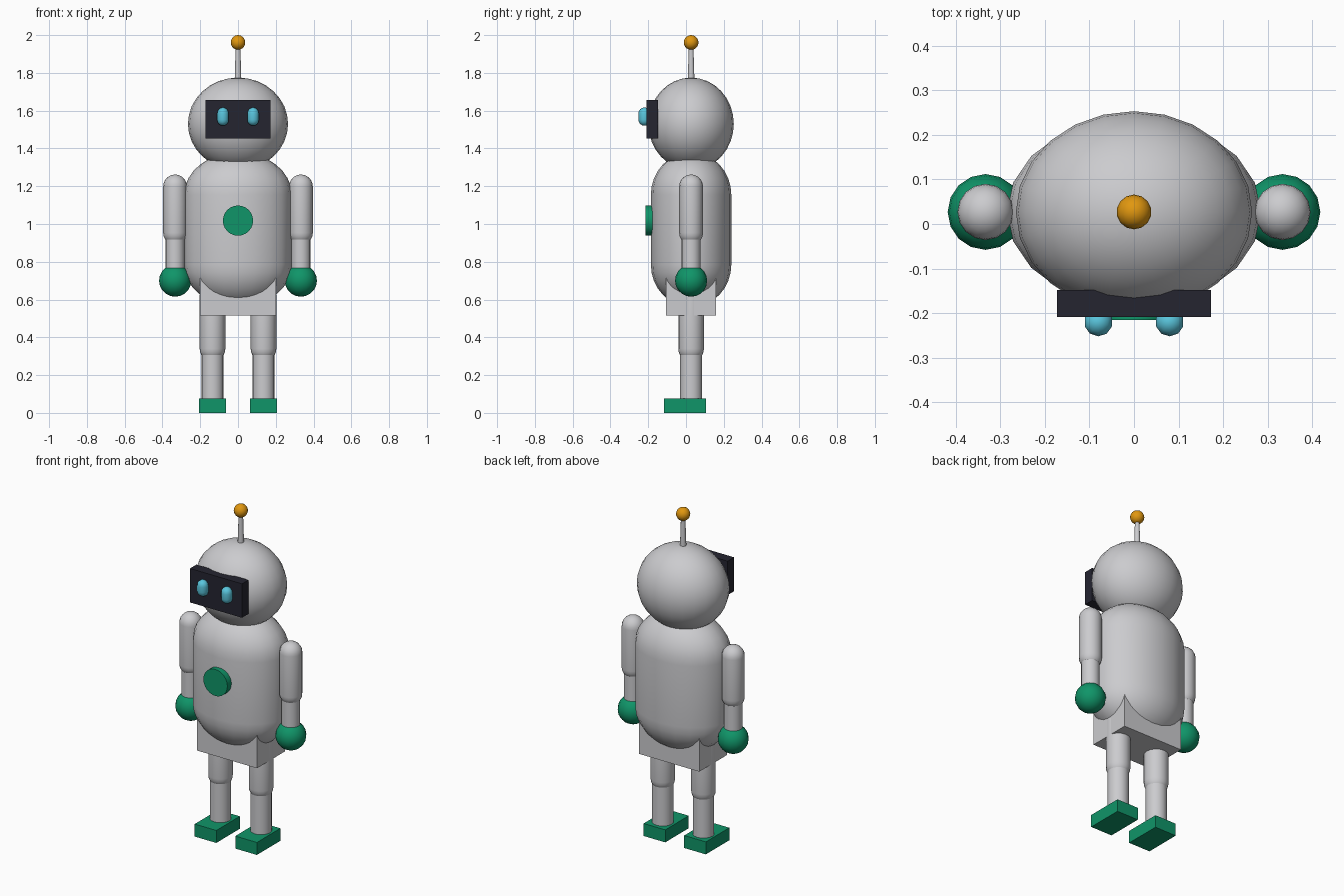
import bpy, bmesh, math
from mathutils import Matrix

if "Cube" in bpy.data.objects:
    bpy.data.objects.remove(bpy.data.objects["Cube"])

CY = 0.027  # depth of the body axis


def material(name, rgb):
    m = bpy.data.materials.new(name)
    m.diffuse_color = (*rgb, 1)
    m.use_nodes = True
    m.node_tree.nodes["Principled BSDF"].inputs["Base Color"].default_value = m.diffuse_color
    return m


GREY = material("light grey", (0.60, 0.60, 0.62))
GREEN = material("green", (0.005, 0.30, 0.14))
DARK = material("dark navy", (0.018, 0.018, 0.030))
CYAN = material("cyan", (0.10, 0.56, 0.72))
ORANGE = material("orange", (0.75, 0.31, 0.005))


def finish(bm, name, mat, smooth=True):
    bmesh.ops.recalc_face_normals(bm, faces=bm.faces)
    for f in bm.faces:
        f.smooth = smooth
    me = bpy.data.meshes.new(name)
    bm.to_mesh(me)
    bm.free()
    me.materials.append(mat)
    ob = bpy.data.objects.new(name, me)
    bpy.context.collection.objects.link(ob)
    if smooth:
        bpy.ops.object.select_all(action='DESELECT')
        ob.select_set(True)
        bpy.context.view_layer.objects.active = ob
        bpy.ops.object.shade_smooth_by_angle(angle=math.radians(40))
    return ob


def box(name, x0, x1, y0, y1, z0, z1, mat):
    bm = bmesh.new()
    bmesh.ops.create_cube(bm, size=1)
    bmesh.ops.scale(bm, vec=(x1 - x0, y1 - y0, z1 - z0), verts=bm.verts)
    bmesh.ops.translate(bm, vec=((x0 + x1) / 2, (y0 + y1) / 2, (z0 + z1) / 2), verts=bm.verts)
    return finish(bm, name, mat, False)


def ellipsoid(name, center, radii, mat, seg=16, rings=10):
    bm = bmesh.new()
    bmesh.ops.create_uvsphere(bm, u_segments=seg, v_segments=rings, radius=1)
    bmesh.ops.scale(bm, vec=radii, verts=bm.verts)
    bmesh.ops.translate(bm, vec=center, verts=bm.verts)
    return finish(bm, name, mat)


def capsule(name, x, y, z0, z1, radii, mat, seg=16, rings=12):
    """Rounded pillar; z0 and z1 are the ends of the straight section."""
    bm = bmesh.new()
    bmesh.ops.create_uvsphere(bm, u_segments=seg, v_segments=rings, radius=1)
    # split the sphere at its equator and bridge the two halves
    belt = [e for e in bm.edges if all(abs(v.co.z) < 1e-4 for v in e.verts)]
    bmesh.ops.split_edges(bm, edges=belt)
    upper = {v for f in bm.faces if f.calc_center_median().z > 0 for v in f.verts}
    for v in bm.verts:
        base = z1 if v in upper else z0
        v.co = (x + v.co.x * radii[0], y + v.co.y * radii[1], base + v.co.z * radii[2])
    bmesh.ops.bridge_loops(bm, edges=[e for e in bm.edges if e.is_boundary])
    return finish(bm, name, mat)


def rod(name, x, y, z0, z1, r0, r1, mat, seg=16):
    bm = bmesh.new()
    bmesh.ops.create_cone(bm, cap_ends=True, segments=seg, radius1=r0, radius2=r1, depth=z1 - z0)
    bmesh.ops.translate(bm, vec=(x, y, (z0 + z1) / 2), verts=bm.verts)
    return finish(bm, name, mat)


# Trunk
capsule("torso", 0, CY, 0.785, 1.155, (0.285, 0.213, 0.225), GREY, 20, 16)
box("pelvis", -0.2, 0.2, CY - 0.132, CY + 0.132, 0.515, 0.73, GREY)

# Chest badge: a disc facing forward
bm = bmesh.new()
bmesh.ops.create_cone(bm, cap_ends=True, segments=24, radius1=0.08, radius2=0.08, depth=0.04,
                      matrix=Matrix.Translation((0, -0.195, 1.018)) @ Matrix.Rotation(math.pi / 2, 4, 'X'))
finish(bm, "chest_badge", GREEN)

# Head, visor and antenna
ellipsoid("head", (0, CY, 1.53), (0.265, 0.226, 0.245), GREY, 24, 16)
box("visor", -0.173, 0.173, -0.209, -0.148, 1.452, 1.656, DARK)
rod("antenna", 0, CY, 1.75, 1.95, 0.018, 0.012, GREY, 12)
ellipsoid("antenna_ball", (0, CY, 1.961), (0.039, 0.039, 0.039), ORANGE, 14, 10)

# Paired parts
for side, s in (("left", 1), ("right", -1)):
    capsule(side + "_eye", s * 0.08, -0.220, 1.552, 1.585, (0.032, 0.032, 0.032), CYAN, 10, 8)

    ax = s * 0.333
    capsule(side + "_upper_arm", ax, CY, 0.953, 1.199, (0.063, 0.063, 0.063), GREY)
    rod(side + "_forearm", ax, CY, 0.70, 0.96, 0.051, 0.051, GREY)
    ellipsoid(side + "_hand", (ax, CY, 0.70), (0.085, 0.085, 0.085), GREEN)

    lx = s * 0.135
    capsule(side + "_thigh", lx, CY, 0.34, 0.62, (0.068, 0.068, 0.068), GREY)
    rod(side + "_shin", lx, CY, 0.06, 0.36, 0.059, 0.059, GREY)
    box(side + "_foot", lx - 0.072, lx + 0.072, -0.116, 0.107, 0, 0.075, GREEN)
